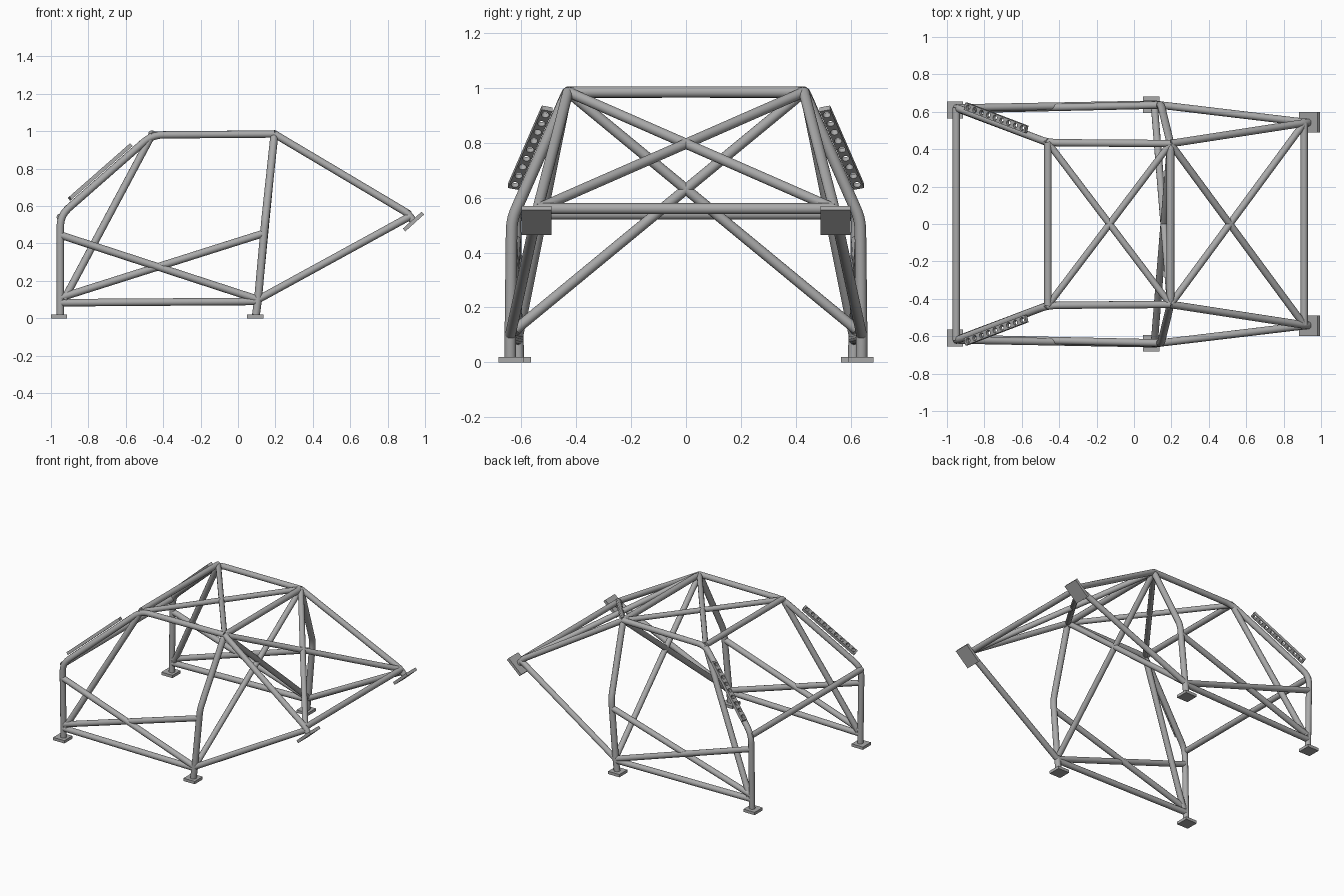
import bpy
import math
from mathutils import Vector, Matrix

cube = bpy.data.objects.get("Cube")
if cube:
    bpy.data.objects.remove(cube)

GREY = (0.4, 0.4, 0.4, 1)
steel = bpy.data.materials.new("steel_grey")
steel.use_nodes = True
steel.diffuse_color = GREY
steel.node_tree.nodes["Principled BSDF"].inputs["Base Color"].default_value = GREY
SIDES = (("left_side", 1), ("right_side", -1))
R = 0.02


def curve_to_mesh(name, curve, matrix=Matrix()):
    """Turn a curve into a mesh object with the steel material."""
    temp = bpy.data.objects.new(name + "_path", curve)
    bpy.context.collection.objects.link(temp)
    bpy.context.view_layer.update()
    mesh = bpy.data.meshes.new_from_object(temp.evaluated_get(bpy.context.evaluated_depsgraph_get()))
    bpy.data.objects.remove(temp)
    mesh.materials.clear()
    mesh.materials.append(steel)
    obj = bpy.data.objects.new(name, mesh)
    obj.matrix_world = matrix
    bpy.context.collection.objects.link(obj)
    bpy.ops.object.select_all(action='DESELECT')
    obj.select_set(True)
    bpy.context.view_layer.objects.active = obj
    bpy.ops.object.shade_smooth_by_angle(angle=math.radians(40))
    return obj


def rounded(points, radius):
    """Replace each inner corner with a short arc."""
    pts = [Vector(p) for p in points]
    path = [pts[0]]
    for a, b, c in zip(pts, pts[1:], pts[2:]):
        p = b + (a - b).normalized() * radius
        q = b + (c - b).normalized() * radius
        for i in range(6):
            t = i / 5
            path.append(p * (1 - t) ** 2 + b * 2 * t * (1 - t) + q * t * t)
    return path + [pts[-1]]


def tube(name, points, r=R, bend=0.06):
    path = rounded(points, bend)
    curve = bpy.data.curves.new(name, 'CURVE')
    curve.dimensions = '3D'
    curve.bevel_depth = r
    curve.bevel_resolution = 4
    curve.use_fill_caps = True
    spline = curve.splines.new('POLY')
    spline.points.add(len(path) - 1)
    for sp, p in zip(spline.points, path):
        sp.co = (*p, 1)
    return curve_to_mesh(name, curve)


def plate(name, centre, size, tilt=0):
    bpy.ops.mesh.primitive_cube_add(size=1, location=centre, rotation=(0, tilt, 0))
    obj = bpy.context.object
    obj.name = name
    obj.scale = size
    obj.data.materials.append(steel)


def perforated_strip(name, centre, along, length, width, thick, holes):
    """Flat strip with a row of round holes, lying along a direction."""
    curve = bpy.data.curves.new(name, 'CURVE')
    curve.dimensions = '2D'
    curve.fill_mode = 'BOTH'
    curve.extrude = thick / 2
    x, y = length / 2, width / 2
    loops = [[(-x, -y), (x, -y), (x, y), (-x, y)]]
    for i in range(holes):
        cx = ((i + 0.5) / holes - 0.5) * length
        angles = [k * math.tau / 16 for k in range(16)]
        loops.append([(cx + 0.014 * math.cos(a), 0.014 * math.sin(a)) for a in angles])
    for loop in loops:
        spline = curve.splines.new('POLY')
        spline.points.add(len(loop) - 1)
        for sp, p in zip(spline.points, loop):
            sp.co = (*p, 0, 1)
        spline.use_cyclic_u = True
    u = along.normalized()
    v = Vector((0, 1, 0))
    v = (v - u * v.dot(u)).normalized()
    matrix = Matrix((u, v, u.cross(v))).transposed().to_4x4()
    matrix.translation = centre
    curve_to_mesh(name, curve, matrix)


def at(s, p):
    return Vector((p[0], p[1] * s, p[2]))


# Joints of the left half
FRONT_FOOT = (-0.95, 0.61, 0.01)
DASH = (-0.95, 0.622, 0.55)
ROOF_FRONT = (-0.46, 0.435, 0.98)
ROOF_REAR = (0.195, 0.43, 0.985)
HOOP_BEND = (0.145, 0.635, 0.52)
HOOP_LOW = (0.107, 0.64, 0.1)
HOOP_FOOT = (0.095, 0.64, 0.01)
REAR = (0.91, 0.54, 0.56)
REAR_END = (0.938, 0.543, 0.518)

# Main hoop in one piece
half = [HOOP_FOOT, HOOP_LOW, HOOP_BEND, ROOF_REAR]
tube("main_hoop", [at(1, p) for p in half] + [at(-1, p) for p in reversed(half)], 0.021, 0.04)

# Members that repeat on both sides
MEMBERS = {
    "front_pillar_and_roof_rail": [FRONT_FOOT, DASH, ROOF_FRONT, ROOF_REAR],
    "pillar_brace": [(-0.93, 0.612, 0.1), ROOF_FRONT],
    "sill_bar": [(-0.95, 0.612, 0.083), (0.1, 0.64, 0.09)],
    "door_bar_falling": [(-0.95, 0.62, 0.445), (0.108, 0.64, 0.1)],
    "door_bar_rising": [(-0.95, 0.612, 0.11), (0.14, 0.636, 0.455)],
    "rear_stay": [ROOF_REAR, REAR, REAR_END],
    "lower_rear_stay": [HOOP_LOW, (0.92, 0.543, 0.545)],
}
for side, s in SIDES:
    for part, points in MEMBERS.items():
        tube(f"{part}_{side}", [at(s, p) for p in points], R, 0.03 if "stay" in part else 0.06)

    # Diagonals, one from each side
    tube(f"roof_diagonal_{side}", [at(s, ROOF_FRONT), at(-s, ROOF_REAR)], 0.018)
    tube(f"rear_diagonal_{side}", [at(s, ROOF_REAR), at(-s, REAR)], 0.019)
    tube(f"hoop_diagonal_{side}", [at(s, ROOF_REAR), at(-s, (0.11, 0.62, 0.12))], 0.019)

    # Mounting plates
    plate(f"front_foot_plate_{side}", (-0.957, 0.61 * s, 0.01), (0.088, 0.09, 0.02))
    plate(f"hoop_foot_plate_{side}", (0.092, 0.638 * s, 0.01), (0.088, 0.09, 0.02))
    plate(f"rear_mount_plate_{side}", (0.938, 0.545 * s, 0.517), (0.135, 0.11, 0.02), math.radians(-42))

    # Perforated gusset on the front pillar
    perforated_strip(f"pillar_gusset_{side}", (-0.737, 0.568 * s, 0.782),
                     at(s, ROOF_FRONT) - at(s, DASH), 0.45, 0.04, 0.02, 9)

# Cross bars
for name, p in (("dash_bar", (-0.95, 0.622, 0.54)), ("roof_front_bar", (-0.46, 0.435, 0.985)),
                ("rear_bar", (0.91, 0.54, 0.56))):
    tube(name, [at(1, p), at(-1, p)])
